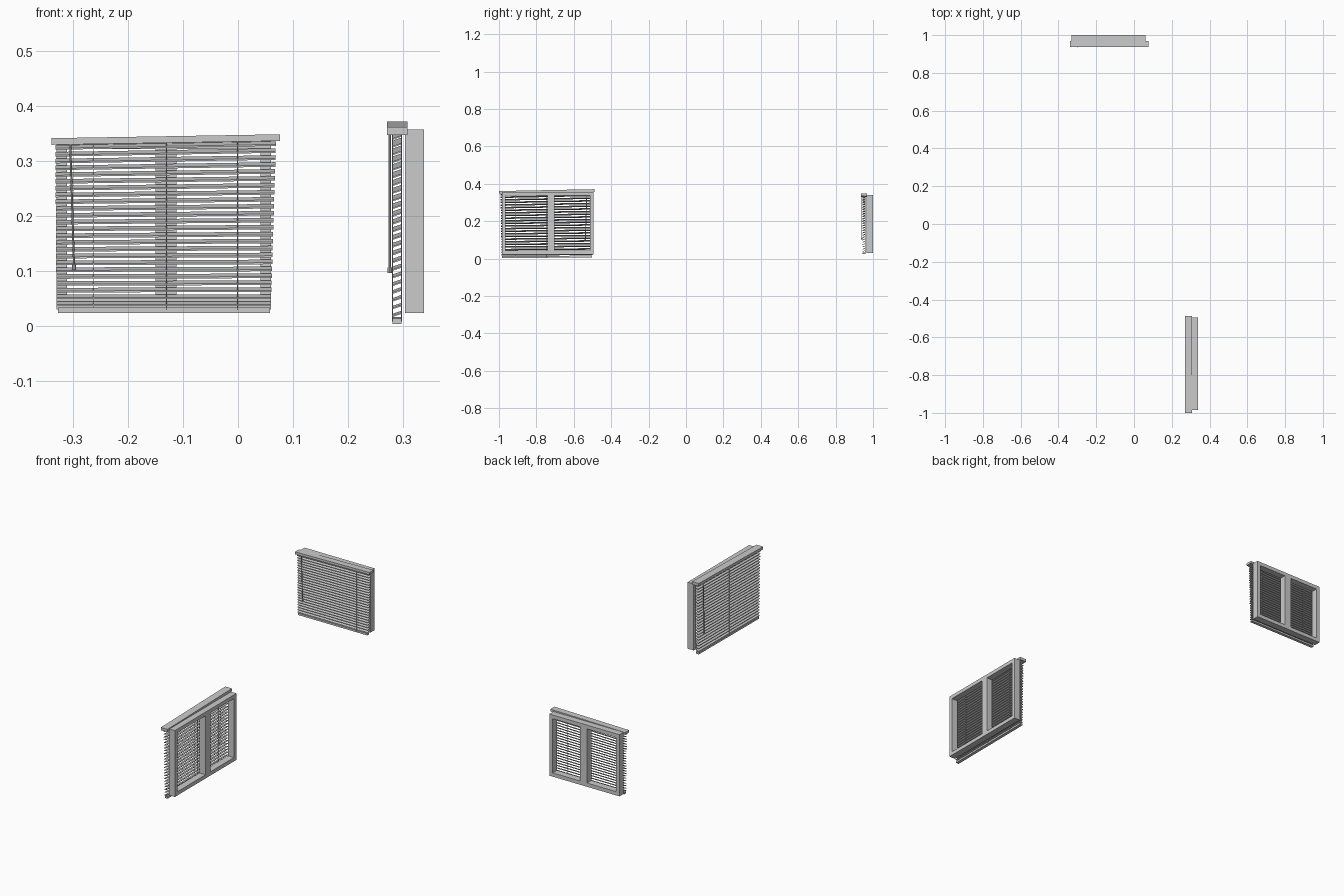
import bpy, bmesh
from mathutils import Vector

if "Cube" in bpy.data.objects:
    bpy.data.objects.remove(bpy.data.objects["Cube"])


class Window:
    """Local frame: u along the wall, d outward depth, z up."""

    def __init__(self, name, along_x):
        self.name, self.along_x = name, along_x

    def world(self, u, d, z):
        return Vector((u, d, z)) if self.along_x else Vector((d, u, z))

    def finish(self, bm, part):
        bmesh.ops.recalc_face_normals(bm, faces=bm.faces)
        me = bpy.data.meshes.new(self.name + "_" + part)
        bm.to_mesh(me)
        bm.free()
        ob = bpy.data.objects.new(me.name, me)
        bpy.context.collection.objects.link(ob)

    def prism(self, bm, u0, u1, profile, rise=0.0):
        # sweep a (d, z) profile along u, lifting the far end by rise
        a = [bm.verts.new(self.world(u0, d, z)) for d, z in profile]
        b = [bm.verts.new(self.world(u1, d, z + rise)) for d, z in profile]
        n = len(a)
        bm.faces.new(a)
        bm.faces.new(b[::-1])
        for i in range(n):
            j = (i + 1) % n
            bm.faces.new((a[i], b[i], b[j], a[j]))

    def box(self, bm, u0, u1, d0, d1, z0, z1, rise=0.0):
        self.prism(bm, u0, u1, [(d0, z0), (d1, z0), (d1, z1), (d0, z1)], rise)

    def rod(self, bm, p0, p1, r, sides=8):
        a, b = self.world(*p0), self.world(*p1)
        axis = b - a
        m = axis.to_track_quat('Z', 'Y').to_matrix().to_4x4()
        m.translation = (a + b) / 2
        bmesh.ops.create_cone(bm, cap_ends=True, segments=sides, radius1=r,
                              radius2=r, depth=axis.length, matrix=m)


def lerp(a, b, t):
    return a + (b - a) * t


def build(name, along_x, frame_u, mid, frame_d, frame_z, bar, head_u, head_d,
          head_z, head_rise, foot_u, foot_z, foot_rise, top_u, slat_d,
          cords, wand_top, wand_end, wand_r, count=24):
    w = Window(name, along_x)

    # two side-by-side casements
    for part, (u0, u1) in (("casement_a", (frame_u[0], mid)),
                           ("casement_b", (mid, frame_u[1]))):
        bm = bmesh.new()
        z0, z1 = frame_z
        w.box(bm, u0, u0 + bar, *frame_d, z0, z1)
        w.box(bm, u1 - bar, u1, *frame_d, z0, z1)
        w.box(bm, u0 + bar, u1 - bar, *frame_d, z0, z0 + bar)
        w.box(bm, u0 + bar, u1 - bar, *frame_d, z1 - bar, z1)
        w.finish(bm, part)

    # head rail and bottom rail
    bm = bmesh.new()
    w.box(bm, *head_u, *head_d, *head_z, head_rise)
    w.finish(bm, "head_rail")
    bm = bmesh.new()
    w.box(bm, *foot_u, *slat_d, *foot_z, foot_rise)
    w.finish(bm, "bottom_rail")

    # tilted slats, fanning from the bottom rail slope to the head rail slope
    bm = bmesh.new()
    lo, hi = foot_z[1] + 0.003, head_z[0] - 0.009
    d0, d1 = slat_d
    for i in range(count):
        t = i / (count - 1)
        z = lerp(lo, hi, t)
        w.prism(bm, lerp(foot_u[0] - 0.003, top_u[0], t),
                lerp(foot_u[1] + 0.002, top_u[1], t),
                [(d0, z), (d1, z + 0.0055), (d1, z + 0.0083), (d0, z + 0.0028)],
                lerp(foot_rise, head_rise, t))
    w.finish(bm, "slats")

    # ladder cords in front of and behind the slats
    bm = bmesh.new()
    for u in cords:
        for d in slat_d:
            w.rod(bm, (u, d, foot_z[0] + 0.005), (u, d, head_z[0] + 0.005), 0.0008, 6)
    w.finish(bm, "cords")

    # tilt wand with a thicker grip at the end
    bm = bmesh.new()
    w.rod(bm, wand_top, wand_end, wand_r)
    u, d, z = wand_end
    w.rod(bm, (u, d, z - 0.005), (u, d, z + 0.005), wand_r * 1.9)
    w.finish(bm, "wand")


# window on the back wall
build("back_window", True,
      frame_u=(-0.33, 0.06), mid=-0.131, frame_d=(0.966, 1.0), frame_z=(0.03, 0.34),
      bar=0.019, head_u=(-0.339, 0.076), head_d=(0.936, 0.968),
      head_z=(0.329, 0.341), head_rise=0.007,
      foot_u=(-0.327, 0.058), foot_z=(0.0236, 0.033), foot_rise=0.0,
      top_u=(-0.332, 0.069), slat_d=(0.944, 0.959), cords=(-0.263, -0.13, -0.001),
      wand_top=(-0.305, 0.939, 0.331), wand_end=(-0.298, 0.939, 0.106), wand_r=0.0018)

# window on the right wall
build("side_window", False,
      frame_u=(-0.984, -0.495), mid=-0.722, frame_d=(0.304, 0.338), frame_z=(0.023, 0.357),
      bar=0.019, head_u=(-1.0, -0.488), head_d=(0.271, 0.308),
      head_z=(0.347, 0.361), head_rise=0.010,
      foot_u=(-0.983, -0.503), foot_z=(0.003, 0.013), foot_rise=0.003,
      top_u=(-0.992, -0.495), slat_d=(0.281, 0.297), cords=(-0.91, -0.745, -0.58),
      wand_top=(-0.53, 0.2755, 0.357), wand_end=(-0.538, 0.2755, 0.101), wand_r=0.0022)
